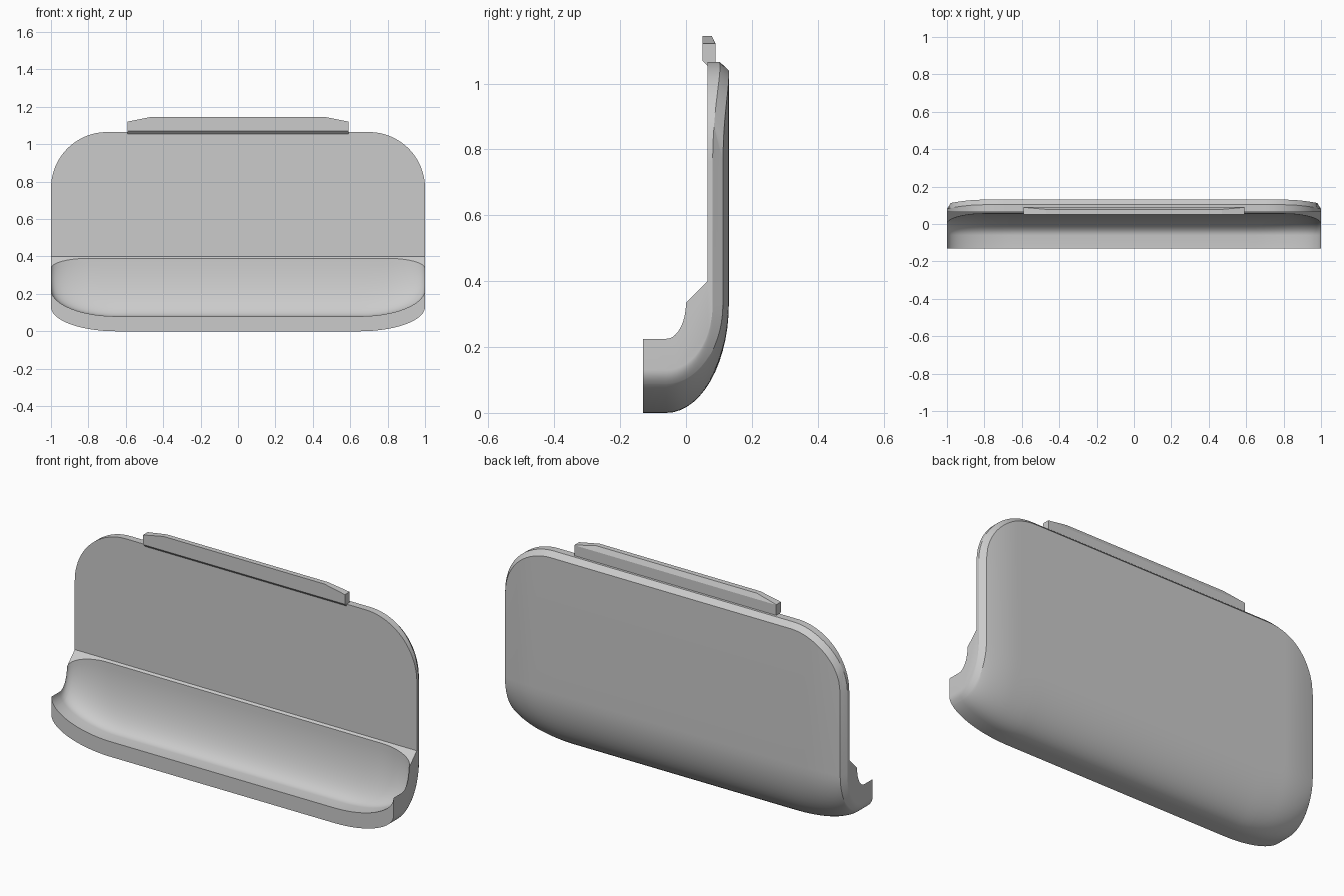
import bpy
import bmesh
from math import sin, cos, pi, sqrt

cube = bpy.data.objects.get("Cube")
if cube:
    bpy.data.objects.remove(cube, do_unlink=True)

grey = bpy.data.materials.new("plain_grey")
grey.use_nodes = True
colour = (0.6, 0.6, 0.6, 1)
grey.diffuse_color = colour
grey.node_tree.nodes["Principled BSDF"].inputs["Base Color"].default_value = colour


def loft(name, sections, smooth_angle=None):
    """Skin a row of (x, [(y, z), ...]) sections and cap both ends."""
    bm = bmesh.new()
    rings = [[bm.verts.new((x, y, z)) for y, z in pts] for x, pts in sections]
    n = len(rings[0])
    for a, b in zip(rings, rings[1:]):
        for i in range(n):
            j = (i + 1) % n
            bm.faces.new((a[i], a[j], b[j], b[i]))
    bm.faces.new(rings[0])
    bm.faces.new(rings[-1])
    bmesh.ops.remove_doubles(bm, verts=bm.verts, dist=0.0003)
    bmesh.ops.recalc_face_normals(bm, faces=bm.faces)
    mesh = bpy.data.meshes.new(name)
    bm.to_mesh(mesh)
    bm.free()
    mesh.materials.append(grey)
    obj = bpy.data.objects.new(name, mesh)
    bpy.context.collection.objects.link(obj)
    if smooth_angle:
        bpy.ops.object.select_all(action='DESELECT')
        obj.select_set(True)
        bpy.context.view_layer.objects.active = obj
        bpy.ops.object.shade_smooth_by_angle(angle=smooth_angle)
    return obj


def rounding(x, start, end=1.0):
    """0 up to start, then a quarter-circle rise to 1 at end."""
    u = min(max((x - start) / (end - start), 0), 1)
    return 1 - sqrt(1 - u * u)


RIM = 0.98      # where the side chamfer begins
STEPS = 14


def tray_section(x):
    x = abs(x)
    # bowl-shaped back and underside
    inset = 0.022 * max((x - 0.8) / 0.2, 0) ** 2
    rim_y = 0.103 - inset
    back_y = 0.13 - inset
    if x > RIM:
        back_y += (rim_y - back_y) * (x - RIM) / (1 - RIM)
    lift = 0.13 * rounding(x, 0.65)
    arc = [k / STEPS * pi / 2 for k in range(STEPS + 1)]
    pts = [(-0.13, lift)]
    pts += [(-0.06 + (back_y + 0.06) * sin(t), 0.33 - (0.33 - lift) * cos(t))
            for t in arc]
    # chamfered rim with round upper corners
    top = 1.065 - 0.3 * rounding(x, 0.7)
    inner_top = 1.04 - 0.275 * rounding(x, 0.7, RIM)
    pts += [(back_y, inner_top), (rim_y, top), (0.065, top)]
    # front panel, sloped ledge and hollow scoop
    ledge = 0.055 * (1 - rounding(x, 0.8))
    floor = 0.08 + 0.145 * rounding(x, 0.65)
    edge_z = 0.335 + ledge
    pts.append((0.065, 0.4))
    pts += [(-0.06 + (0.06 + ledge) * sin(t), edge_z - (edge_z - floor) * cos(t))
            for t in reversed(arc)]
    pts.append((-0.13, floor))
    return pts


half = [0.65 + 0.35 * sin(k / 24 * pi / 2) for k in range(25)] + [0.7, RIM]
columns = sorted({round(s * x, 4) for x in half for s in (-1, 1)})
loft("tray_panel", [(x, tray_section(x)) for x in columns], 0.44)

# top clip with tapered ends
clip_low = [(0.09, 1.12), (0.09, 1.065), (0.065, 1.055), (0.05, 1.07)]
clip_end = clip_low + [(0.05, 1.121), (0.089, 1.121)]
clip_mid = clip_low + [(0.05, 1.145), (0.078, 1.145)]
loft("top_clip", [(-0.59, clip_end), (-0.47, clip_mid),
                  (0.47, clip_mid), (0.59, clip_end)])
